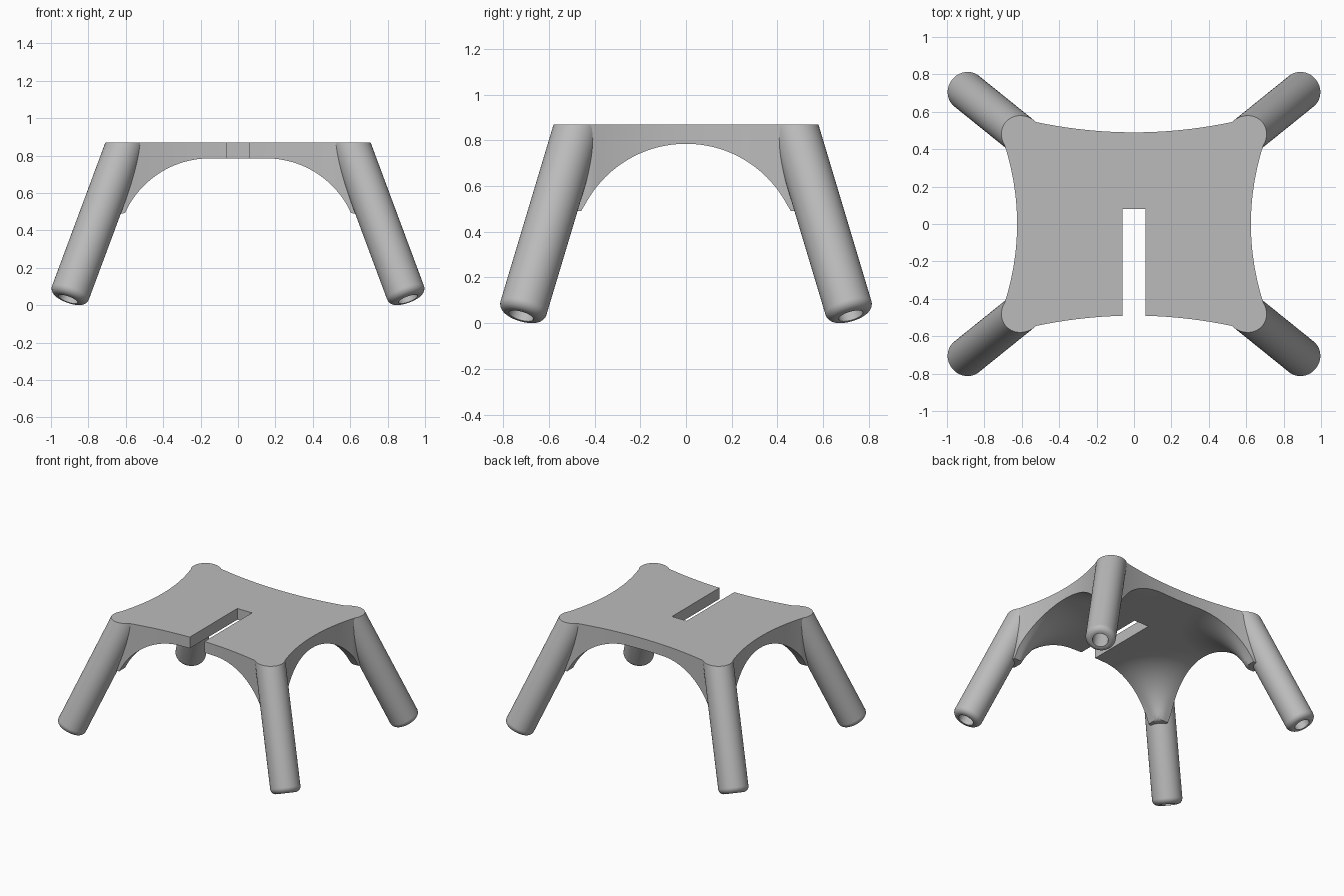
import bpy, bmesh, math
from mathutils import Vector, Matrix

if "Cube" in bpy.data.objects:
    bpy.data.objects.remove(bpy.data.objects["Cube"], do_unlink=True)

TOP, CEILING = 0.87, 0.785
LEG_TOP = Vector((0.597, 0.47, TOP))          # leg axis where it meets the top
SLOPE = Vector((0.372, 0.30, -1.0))           # leg direction, downwards
LEG_R, FILLET, BORE_R = 0.105, 0.04, 0.055
SLOT_W, SLOT_END = 0.124, 0.08

grey = bpy.data.materials.new("light_grey")
grey.use_nodes = True
grey.diffuse_color = (0.5, 0.5, 0.5, 1)
grey.node_tree.nodes["Principled BSDF"].inputs["Base Color"].default_value = (0.5, 0.5, 0.5, 1)


def make_object(name, bm):
    bmesh.ops.recalc_face_normals(bm, faces=bm.faces)
    mesh = bpy.data.meshes.new(name)
    bm.to_mesh(mesh)
    bm.free()
    mesh.materials.append(grey)
    obj = bpy.data.objects.new(name, mesh)
    bpy.context.collection.objects.link(obj)
    return obj


def smooth(obj):
    for p in obj.data.polygons:
        p.use_smooth = True
    obj.data.set_sharp_from_angle(angle=math.radians(32))


def outline(u, v):
    """Map the unit square to the plate with hollow sides and rounded corners."""
    y = v * (0.49 + 0.25 * min(0.55, abs(0.62 * u)) ** 2)
    x = u * (0.625 + 0.375 * min(0.42, abs(y)) ** 2)
    off = Vector((abs(x) - LEG_TOP.x, abs(y) - LEG_TOP.y))
    if off.x > 0 and off.y > 0 and off.length > 0.1:
        off = off.normalized() * 0.1
        x = math.copysign(LEG_TOP.x + off.x, x)
        y = math.copysign(LEG_TOP.y + off.y, y)
    return x, y


def underside(x, y):
    """Circular fillet running from the ceiling down towards each leg."""
    r = 0.5
    rho = math.hypot(max(0, 0.65 - abs(x)), max(0, 0.5 - abs(y)))
    reach = max(0, r - rho)
    return max(0.49, CEILING - r + math.sqrt(r * r - reach * reach))


# Plate with arched underside
bm = bmesh.new()
bmesh.ops.create_grid(bm, x_segments=80, y_segments=64, size=1)
for v in bm.verts:
    x, y = outline(v.co.x, v.co.y)
    v.co = (x, y, TOP)
result = bmesh.ops.extrude_face_region(bm, geom=bm.faces[:], use_keep_orig=True)
for v in result["geom"]:
    if isinstance(v, bmesh.types.BMVert):
        v.co.z = underside(v.co.x, v.co.y)
plate = make_object("plate", bm)

# Slot open to the front
bm = bmesh.new()
bmesh.ops.create_cube(bm, size=1, matrix=Matrix.Translation((0, SLOT_END - 0.5, TOP))
                      @ Matrix.Diagonal((SLOT_W, 1, 1, 1)))
cutter = make_object("slot_cutter", bm)
cutter.hide_render = True
cut = plate.modifiers.new("slot", "BOOLEAN")
cut.operation, cut.solver, cut.object = "DIFFERENCE", "EXACT", cutter
bpy.context.view_layer.objects.active = plate
bpy.ops.object.modifier_apply(modifier="slot")
bpy.data.objects.remove(cutter, do_unlink=True)
smooth(plate)

# Splayed legs: rounded foot, bored end, top cut level with the plate
profile = [(0, 0.3), (BORE_R, 0.3), (BORE_R, 0), (LEG_R - FILLET, 0)]
for i in range(1, 9):
    a = math.pi / 2 * i / 8
    profile.append((LEG_R - FILLET + FILLET * math.sin(a), FILLET - FILLET * math.cos(a)))
profile.append((LEG_R, 1.1))
foot = LEG_TOP + SLOPE * (TOP - 0.032)

for side, sx in (("left", 1), ("right", -1)):
    for end, sy in (("front", -1), ("back", 1)):
        bm = bmesh.new()
        verts = [bm.verts.new((r, 0, h)) for r, h in profile]
        edges = [bm.edges.new(pair) for pair in zip(verts, verts[1:])]
        bmesh.ops.spin(bm, geom=verts + edges, cent=(0, 0, 0), axis=(0, 0, 1),
                       angle=math.tau, steps=48)
        bmesh.ops.remove_doubles(bm, verts=bm.verts, dist=1e-5)
        turn = (-SLOPE).to_track_quat("Z", "Y").to_matrix().to_4x4()
        bm.transform(Matrix.Translation(foot) @ turn)
        bmesh.ops.bisect_plane(bm, geom=bm.verts[:] + bm.edges[:] + bm.faces[:],
                               plane_co=(0, 0, TOP), plane_no=(0, 0, 1), clear_outer=True)
        bmesh.ops.holes_fill(bm, edges=[e for e in bm.edges if e.is_boundary], sides=0)
        bm.transform(Matrix.Diagonal((sx, sy, 1, 1)))
        smooth(make_object(f"{end}_{side}_leg", bm))
